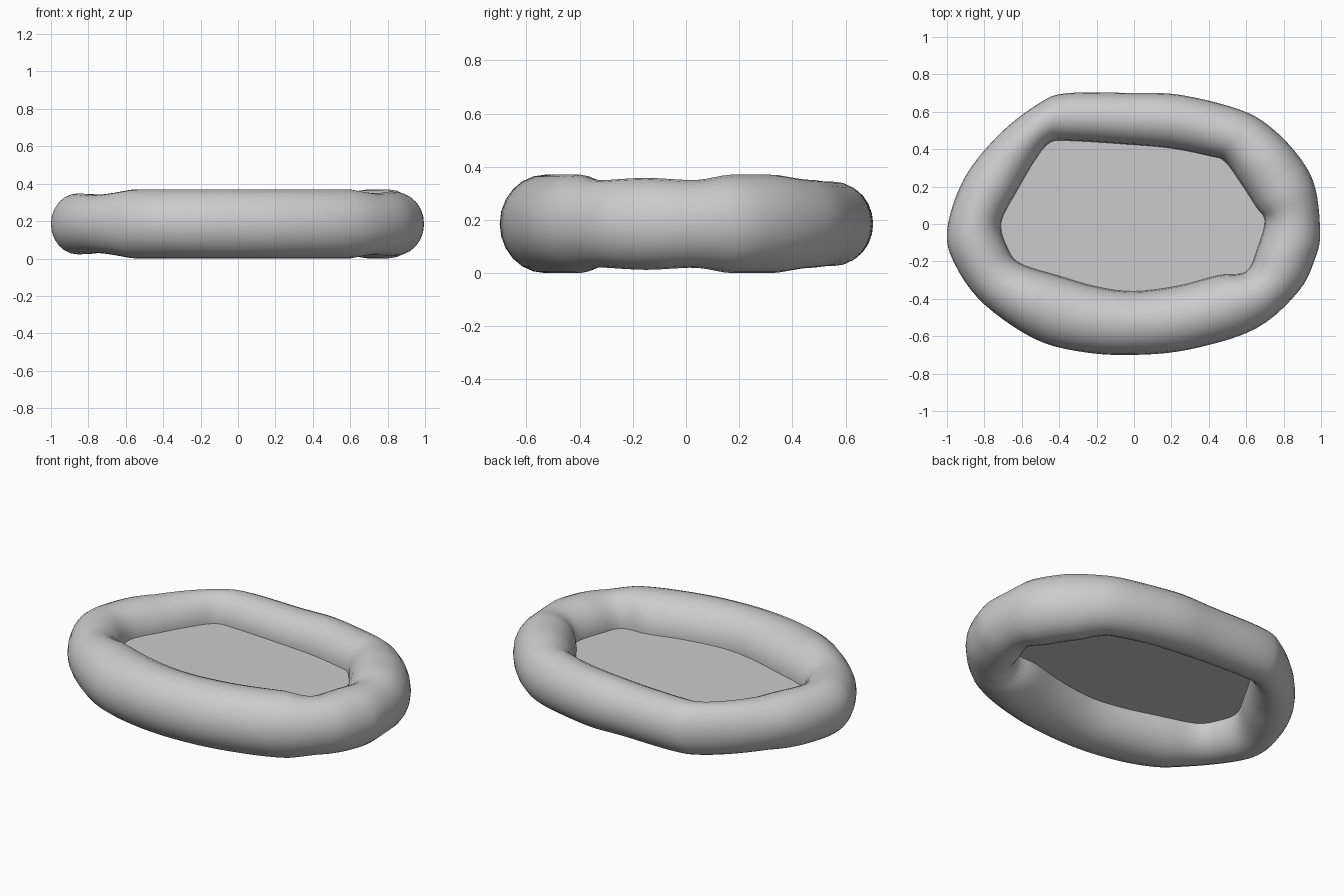
import bpy, bmesh, math
from mathutils import Vector

if "Cube" in bpy.data.objects:
    bpy.data.objects.remove(bpy.data.objects["Cube"])

MID = 0.185      # height of the tube centre and the floor sheet
STEPS = 5        # subdivisions between stations
SIDES = 24       # sides of the tube section

# stations round the ring: outer x, y and inner x, y
STATIONS = [
    (.995, -.05, .70, .015), (.97, .19, .655, .09), (.89, .35, .57, .22),
    (.74, .51, .485, .335), (.57, .61, .40, .365), (.25, .69, .20, .405),
    (0, .70, -.02, .425), (-.35, .70, -.34, .445), (-.50, .65, -.45, .435),
    (-.72, .48, -.53, .34), (-.91, .24, -.63, .17), (-1, -.04, -.71, .01),
    (-.95, -.23, -.68, -.12), (-.80, -.43, -.61, -.21), (-.53, -.615, -.41, -.275),
    (-.27, -.685, -.20, -.335), (0, -.70, 0, -.36), (.30, -.67, .24, -.33),
    (.65, -.56, .45, -.275), (.88, -.36, .60, -.255), (.97, -.18, .66, -.13),
]


def closed_spline(points, steps):
    """Catmull-Rom interpolation of a closed list of vectors."""
    n, out = len(points), []
    for i in range(n):
        a, b, c, d = (points[(i + k) % n] for k in (-1, 0, 1, 2))
        for s in range(steps):
            t = s / steps
            out.append(0.5 * (2 * b + (c - a) * t + (2 * a - 5 * b + 4 * c - d) * t * t
                              + (3 * b - a - 3 * c + d) * t ** 3))
    return out


def finish(name, bm):
    bmesh.ops.recalc_face_normals(bm, faces=bm.faces[:])
    mesh = bpy.data.meshes.new(name)
    bm.to_mesh(mesh)
    bm.free()
    obj = bpy.data.objects.new(name, mesh)
    bpy.context.collection.objects.link(obj)
    return obj


outer = closed_spline([Vector((s[0], s[1], MID)) for s in STATIONS], STEPS)
inner = closed_spline([Vector((s[2], s[3], MID)) for s in STATIONS], STEPS)

# inflated tube: an elliptical section swept between the two outlines
bm = bmesh.new()
rings = []
for o, i in zip(outer, inner):
    centre, half = (o + i) / 2, (o - i) / 2
    height = min(MID, max(0.15, half.length * 1.1))
    rings.append([bm.verts.new(centre + half * math.cos(a) + Vector((0, 0, height * math.sin(a))))
                  for a in (2 * math.pi * k / SIDES for k in range(SIDES))])
for r, ring in enumerate(rings):
    nxt = rings[(r + 1) % len(rings)]
    for k in range(SIDES):
        j = (k + 1) % SIDES
        bm.faces.new((ring[k], nxt[k], nxt[j], ring[j]))
for f in bm.faces:
    f.smooth = True
tube = finish("inflated_tube", bm)

# flat floor sheet, tucked slightly into the tube
bm = bmesh.new()
hub = bm.verts.new((0, 0, MID))
rim = [bm.verts.new(i.lerp(o, 0.04)) for o, i in zip(outer, inner)]
for k, v in enumerate(rim):
    bm.faces.new((hub, v, rim[(k + 1) % len(rim)]))
for f in bm.faces:
    if f.normal.z < 0:
        f.normal_flip()
floor = finish("floor_sheet", bm)
